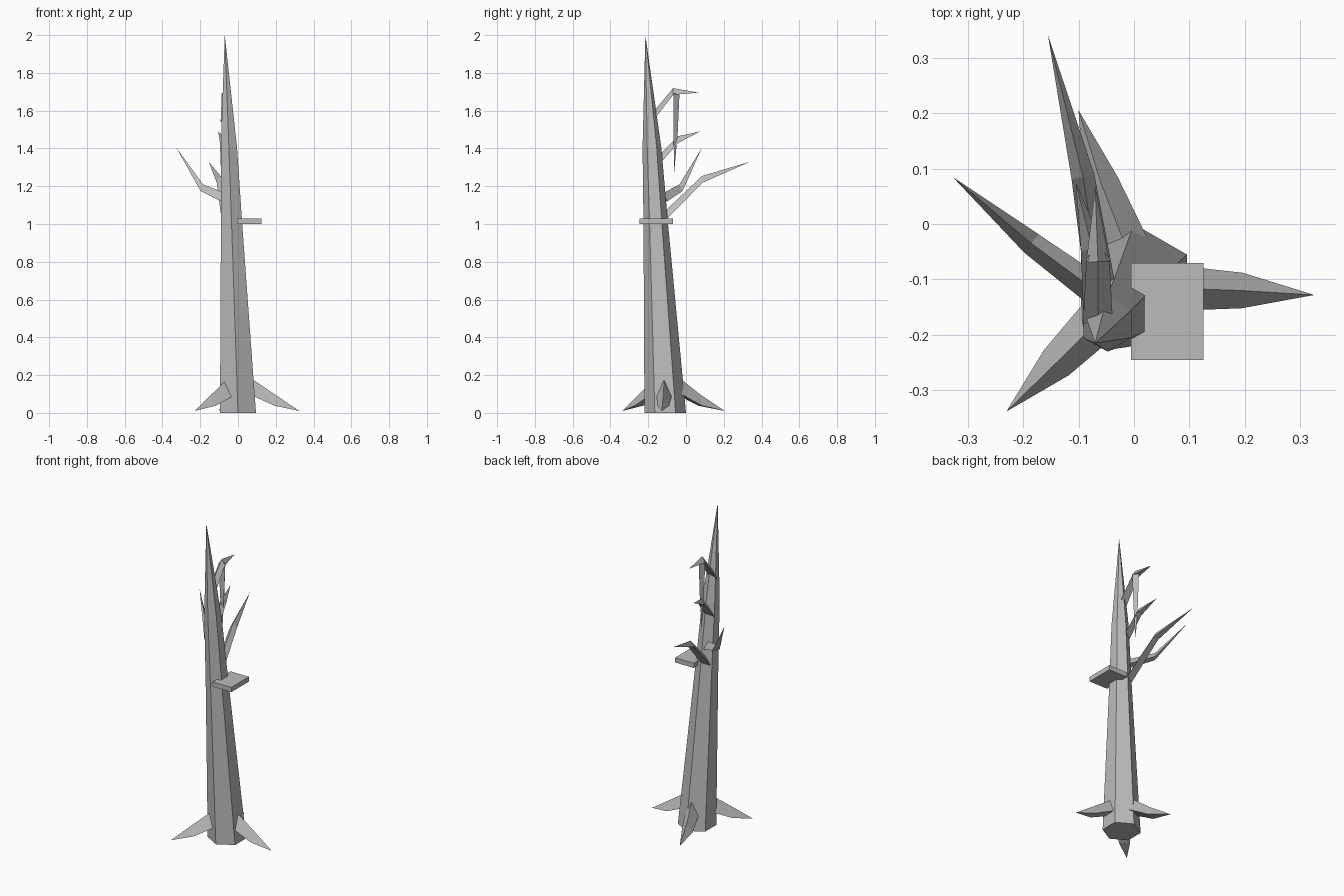
import bpy, bmesh, math
from mathutils import Vector

if "Cube" in bpy.data.objects:
    bpy.data.objects.remove(bpy.data.objects["Cube"])

grey = bpy.data.materials.new("weathered grey wood")
grey.diffuse_color = (0.5, 0.5, 0.5, 1)
grey.use_nodes = True
grey.node_tree.nodes["Principled BSDF"].inputs["Base Color"].default_value = grey.diffuse_color


def finish(bm, name):
    bmesh.ops.recalc_face_normals(bm, faces=bm.faces)
    mesh = bpy.data.meshes.new(name)
    bm.to_mesh(mesh)
    bm.free()
    mesh.materials.append(grey)
    obj = bpy.data.objects.new(name, mesh)
    bpy.context.collection.objects.link(obj)


def spike(name, rings, tip):
    """Join rings of points and close them to a pointed tip."""
    bm = bmesh.new()
    loops = [[bm.verts.new(p) for p in ring] for ring in rings]
    n = len(loops[0])
    bm.faces.new(loops[0])
    for a, b in zip(loops, loops[1:]):
        for i in range(n):
            j = (i + 1) % n
            bm.faces.new((a[i], a[j], b[j], b[i]))
    end = bm.verts.new(tip)
    for i in range(n):
        bm.faces.new((loops[-1][i], loops[-1][(i + 1) % n], end))
    finish(bm, name)


def hexagon(x, y, z, r):
    return [(x + r * math.sin(math.radians(60 * i)),
             y - r * math.cos(math.radians(60 * i)), z) for i in range(6)]


def limb(name, base, mid, tip, size, up=Vector((0, 0, 1))):
    """Three-sided bent limb with a ridge on top; size = (half width, height) per ring."""
    base, mid, tip = Vector(base), Vector(mid), Vector(tip)
    side = (tip - base).cross(up).normalized()
    rings = []
    for c, (w, h) in zip((base, mid), size):
        rings.append([c + up * h * 0.55, c + side * w - up * h * 0.45,
                      c - side * w - up * h * 0.45])
    spike(name, rings, tip)


# Leaning trunk
spike("trunk", [hexagon(0, -0.11, 0, 0.11),
                hexagon(-0.034, -0.16, 1.0, 0.065),
                hexagon(-0.048, -0.18, 1.4, 0.05)], (-0.07, -0.215, 2.0))

# Roots
root_size = ((0.042, 0.09), (0.032, 0.06))
limb("right_root", (0.06, -0.115, 0.14), (0.195, -0.12, 0.065), (0.325, -0.128, 0.01), root_size)
limb("front_left_root", (-0.055, -0.165, 0.13), (-0.14, -0.25, 0.065), (-0.23, -0.338, 0.01), root_size)
limb("back_root", (-0.015, -0.04, 0.14), (-0.06, 0.075, 0.065), (-0.10, 0.205, 0.01), root_size)

# Bare branches
branch_size = ((0.027, 0.045), (0.021, 0.035))
limb("left_branch", (-0.07, -0.12, 1.14), (-0.185, -0.035, 1.19), (-0.327, 0.085, 1.405), branch_size)
limb("long_back_branch", (-0.06, -0.115, 1.04), (-0.092, 0.085, 1.235), (-0.155, 0.34, 1.33), branch_size)
limb("small_back_branch", (-0.065, -0.15, 1.33), (-0.075, -0.045, 1.445), (-0.105, 0.075, 1.49), branch_size)
limb("hooked_branch", (-0.065, -0.18, 1.56), (-0.065, -0.068, 1.70), (-0.07, 0.068, 1.695), branch_size)

# Thin twig hanging from the hooked branch
spike("hanging_twig", [[(-0.088, -0.066, 1.69), (-0.042, -0.066, 1.69), (-0.065, -0.034, 1.70)],
                       [(-0.078, -0.066, 1.48), (-0.052, -0.066, 1.48), (-0.065, -0.044, 1.48)]],
      (-0.065, -0.063, 1.27))

# Small shelf on the right of the trunk
bm = bmesh.new()
bmesh.ops.create_cube(bm, size=1)
for v in bm.verts:
    v.co = Vector((0.06 + v.co.x * 0.13, -0.1575 + v.co.y * 0.175, 1.015 + v.co.z * 0.03))
finish(bm, "shelf")
